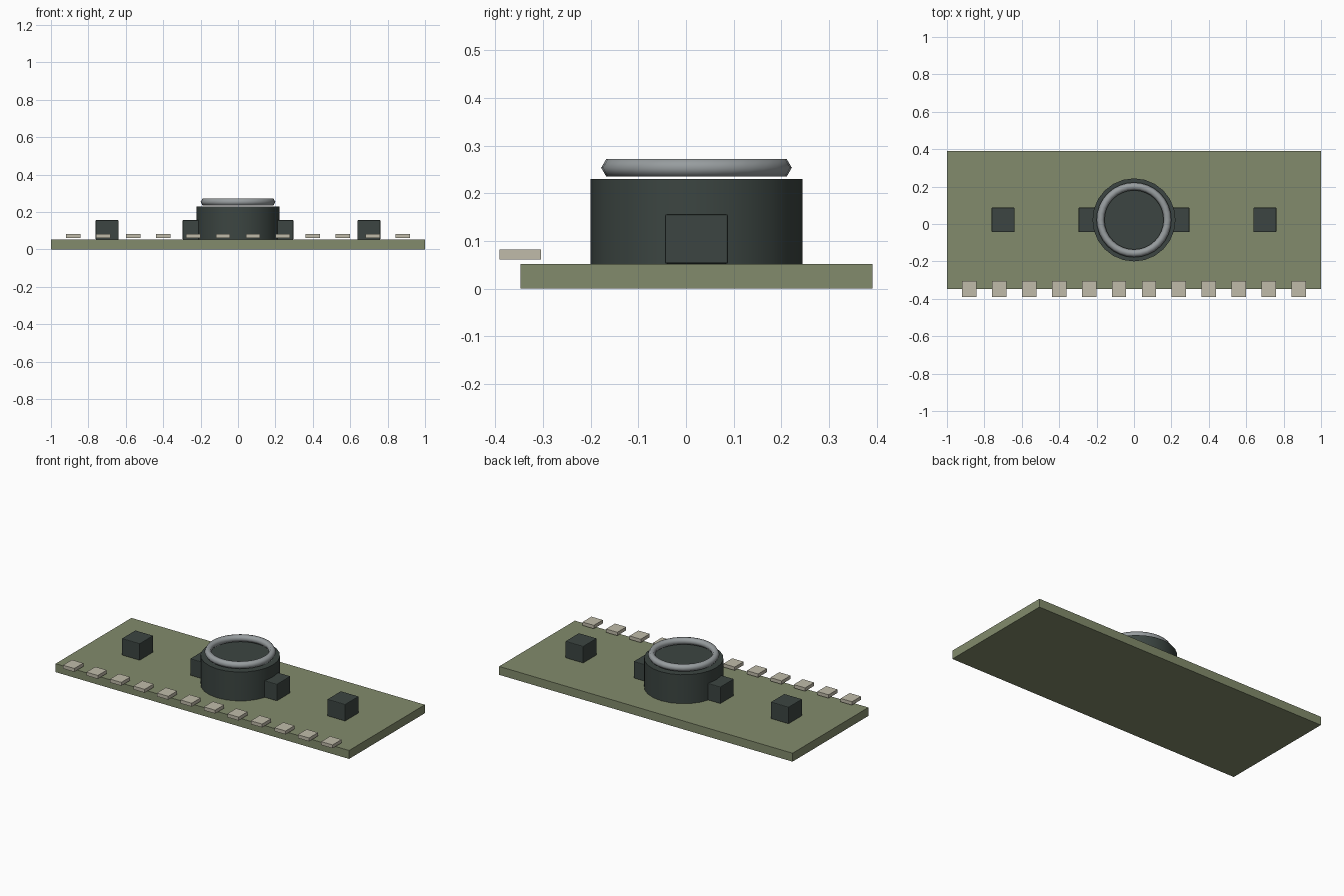
import bpy
import math

cube = bpy.data.objects.get("Cube")
if cube:
    bpy.data.objects.remove(cube, do_unlink=True)


def make_material(name, rgb):
    mat = bpy.data.materials.new(name)
    mat.use_nodes = True
    colour = (*rgb, 1.0)
    mat.diffuse_color = colour
    mat.node_tree.nodes["Principled BSDF"].inputs["Base Color"].default_value = colour
    return mat


olive = make_material("olive board", (0.225, 0.26, 0.15))
charcoal = make_material("charcoal plastic", (0.045, 0.06, 0.054))
cream = make_material("cream contact", (0.53, 0.50, 0.40))
silver = make_material("silver grey rim", (0.31, 0.335, 0.345))


def finish(name, mat, smooth=False):
    obj = bpy.context.object
    obj.name = name
    obj.data.materials.clear()
    obj.data.materials.append(mat)
    if smooth:
        bpy.ops.object.shade_smooth_by_angle(angle=math.radians(40))
    return obj


def box(name, centre, size, mat, bevel=0.0):
    bpy.ops.mesh.primitive_cube_add(size=1, location=centre)
    bpy.context.object.scale = size
    bpy.ops.object.transform_apply(location=False, rotation=False, scale=True)
    obj = finish(name, mat)
    if bevel:
        mod = obj.modifiers.new("soft edges", "BEVEL")
        mod.width = bevel
        mod.segments = 2
    return obj


MID_Y = 0.022

# Flat board
box("board", (0, MID_Y, 0.026), (2.0, 0.738, 0.052), olive)

# Row of contacts overhanging the front edge
for i in range(12):
    box(f"contact_{i + 1}", (-0.88 + 0.16 * i, -0.348, 0.071),
        (0.077, 0.087, 0.021), cream)

# Small blocks, two against the drum and two further out
for side, sign in (("left", 1), ("right", -1)):
    for place, x in (("inner", 0.235), ("outer", 0.70)):
        box(f"{side}_{place}_block", (sign * x, MID_Y, 0.104),
            (0.122, 0.132, 0.104), charcoal, 0.004)

# Round drum
bpy.ops.mesh.primitive_cylinder_add(vertices=24, radius=0.222, depth=0.178,
                                    location=(0, MID_Y, 0.141))
finish("drum", charcoal, smooth=True)

# Rim ring just above the drum
bpy.ops.mesh.primitive_torus_add(major_radius=0.179, minor_radius=0.021,
                                 major_segments=32, minor_segments=6,
                                 location=(0, MID_Y, 0.2535))
finish("rim_ring", silver)
bpy.ops.object.shade_smooth()
